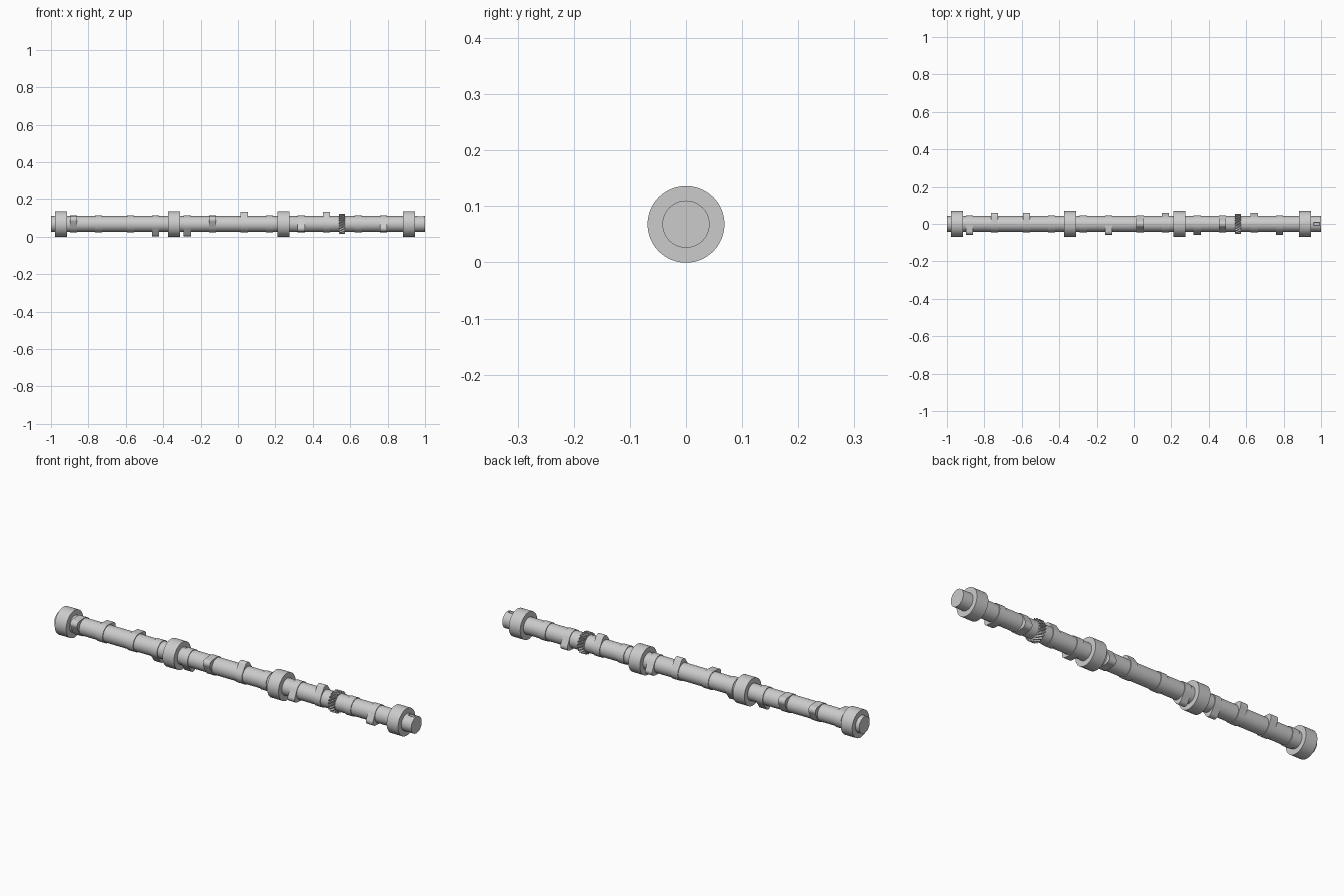
import bpy
from math import sin, cos, pi, radians, acos

if "Cube" in bpy.data.objects:
    bpy.data.objects.remove(bpy.data.objects["Cube"])

ZC = 0.068      # height of the shaft axis


def prism(name, profile, x0, x1, twist=0.0, steps=1, smooth=30):
    """Extrude a (y, z) profile along x, optionally twisting it."""
    n = len(profile)
    verts, faces = [], []
    for s in range(steps + 1):
        f = s / steps
        c, d = cos(twist * f), sin(twist * f)
        verts += [(x0 + (x1 - x0) * f, y * c - z * d, y * d + z * c) for y, z in profile]
    for s in range(steps):
        a, b = s * n, (s + 1) * n
        faces += [(a + i, a + (i + 1) % n, b + (i + 1) % n, b + i)[::-1] for i in range(n)]
    faces.append(tuple(range(n))[::-1])
    faces.append(tuple(range(steps * n, steps * n + n)))
    faces = [faces[i][::-1] if i < steps * n else faces[i] for i in range(len(faces))]
    mesh = bpy.data.meshes.new(name)
    mesh.from_pydata(verts, [], faces)
    # make all normals point outward
    import bmesh
    bm = bmesh.new()
    bm.from_mesh(mesh)
    bmesh.ops.recalc_face_normals(bm, faces=bm.faces)
    bm.to_mesh(mesh)
    bm.free()
    ob = bpy.data.objects.new(name, mesh)
    bpy.context.collection.objects.link(ob)
    ob.location.z = ZC
    if smooth:
        bpy.ops.object.select_all(action='DESELECT')
        ob.select_set(True)
        bpy.context.view_layer.objects.active = ob
        bpy.ops.object.shade_smooth_by_angle(angle=radians(smooth))
    return ob


def arc(r, a0, a1, n, cy=0.0, cz=0.0):
    return [(cy + r * cos(a0 + (a1 - a0) * i / n), cz + r * sin(a0 + (a1 - a0) * i / n))
            for i in range(n + 1)]


def circle(r, n=64):
    return arc(r, 0, 2 * pi, n)[:-1]


def lobe_profile(angle, base=0.0455, nose=0.02, lift=0.045):
    """Base circle and small nose circle joined by their tangents."""
    t = acos((base - nose) / lift)
    return (arc(nose, angle - t, angle + t, 14, lift * cos(angle), lift * sin(angle))
            + arc(base, angle + t, angle + 2 * pi - t, 40))


# main shaft
shaft = prism("shaft", circle(0.042), -1.0, 1.0)

# key slot in the top of the front end
bpy.ops.mesh.primitive_cube_add(size=1)
cutter = bpy.context.object
cutter.name = "key_slot_cutter"
cutter.scale = (0.034, 0.018, 0.03)
cutter.location = (0.976, 0, ZC + 0.045)
bpy.ops.object.transform_apply(location=False, rotation=False, scale=True)
bev = cutter.modifiers.new("round_ends", 'BEVEL')
bev.width = 0.006
bev.segments = 4
cutter.hide_render = True
cutter.hide_set(True)
cut = shaft.modifiers.new("key_slot", 'BOOLEAN')
cut.operation = 'DIFFERENCE'
cut.object = cutter
cut.solver = 'EXACT'

# bearing journals
for i, x in enumerate((-0.947, -0.343, 0.243, 0.913)):
    prism(f"journal_{i + 1}", circle(0.0685), x - 0.032, x + 0.032)

# cam lobes, two per cylinder
for i, angle in enumerate((150, 30, 270, 90, 210, 330)):
    x = -0.88 + 0.3047 * i
    for part, dx, da in (("first", 0, 0), ("second", 0.134, -120)):
        prism(f"cam_lobe_{i + 1}_{part}", lobe_profile(radians(angle + da)),
              x + dx - 0.0195, x + dx + 0.0195)

# helical drive gear
TEETH = 20
gear = []
for k in range(TEETH):
    for f, r in ((0.0, 0.043), (0.28, 0.043), (0.5, 0.0535), (0.78, 0.0535)):
        a = 2 * pi * (k + f) / TEETH
        gear.append((r * cos(a), r * sin(a)))
prism("drive_gear", gear, 0.54, 0.573, twist=-0.42, steps=6, smooth=25)
